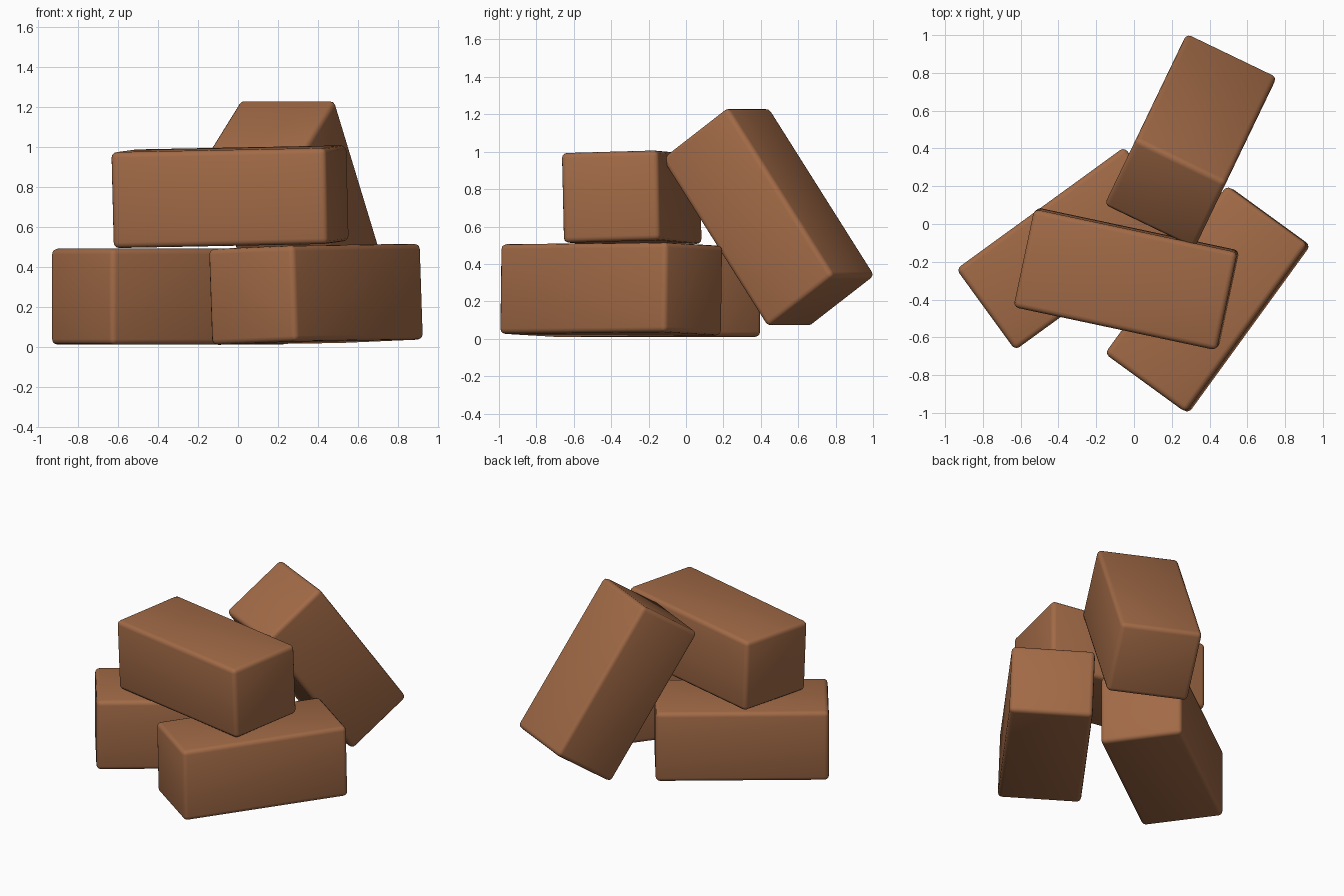
import bpy
from math import radians

default = bpy.data.objects.get("Cube")
if default:
    bpy.data.objects.remove(default, do_unlink=True)

# Single clay colour
clay = bpy.data.materials.new("clay_brown")
clay.use_nodes = True
colour = (0.36, 0.145, 0.062, 1.0)
clay.diffuse_color = colour
bsdf = clay.node_tree.nodes["Principled BSDF"]
bsdf.inputs["Base Color"].default_value = colour
bsdf.inputs["Roughness"].default_value = 0.9

BRICK_SIZE = (1.1, 0.53, 0.48)


def add_brick(name, centre, roll, pitch, yaw):
    """A brick with softly rounded edges, placed by its centre and angles in degrees."""
    bpy.ops.mesh.primitive_cube_add(size=1, location=centre)
    brick = bpy.context.object
    brick.name = brick.data.name = name
    brick.scale = BRICK_SIZE
    bpy.ops.object.transform_apply(location=False, rotation=False, scale=True)
    brick.rotation_euler = [radians(a) for a in (roll, pitch, yaw)]
    brick.data.materials.append(clay)

    bevel = brick.modifiers.new("rounded_edges", 'BEVEL')
    bevel.width = 0.028
    bevel.segments = 3
    bpy.ops.object.modifier_apply(modifier=bevel.name)
    bpy.ops.object.shade_smooth_by_angle(angle=radians(40))
    return brick


# Two bricks on the ground
add_brick("left_base_brick", (-0.34, -0.13, 0.25), 0, 0, 36)
add_brick("right_base_brick", (0.39, -0.40, 0.262), -2, -0.5, 54)

# One laid across them
add_brick("top_brick", (-0.04, -0.29, 0.75), 1.6, -1.1, -12)

# One leaning against the pile at the back
add_brick("leaning_brick", (0.30, 0.44, 0.65), 0, 55, 64.3)
